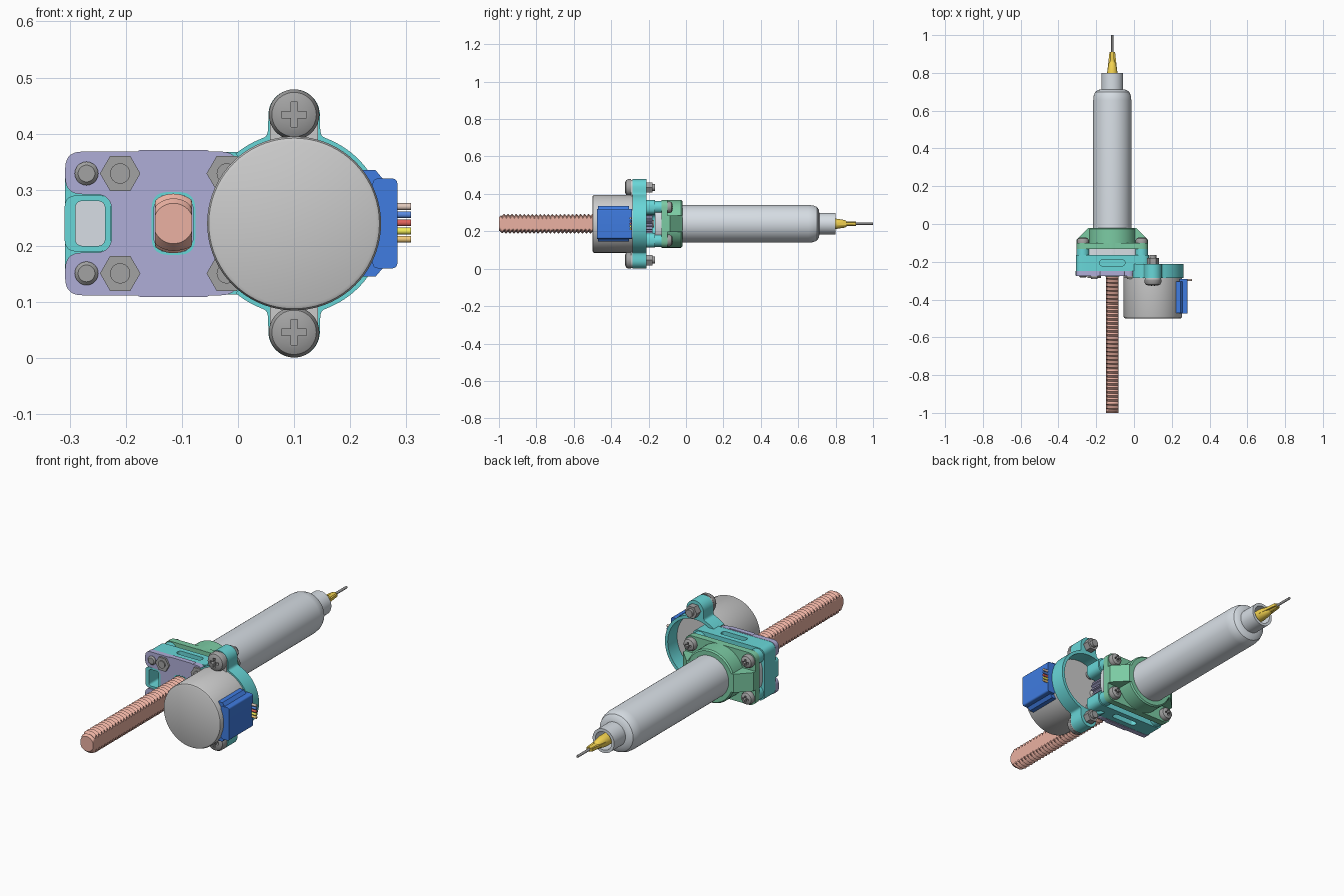
import bpy, bmesh
from math import sin, cos, pi, radians, sqrt, exp, log
from mathutils import Vector, Matrix

if "Cube" in bpy.data.objects:
    bpy.data.objects.remove(bpy.data.objects["Cube"])


def material(name, r, g, b):
    m = bpy.data.materials.new(name)
    m.diffuse_color = (r, g, b, 1)
    m.use_nodes = True
    m.node_tree.nodes["Principled BSDF"].inputs["Base Color"].default_value = m.diffuse_color
    return m


CYAN = material("cyan", .14, .68, .69)
PURPLE = material("purple", .43, .42, .68)
GREEN = material("green", .2, .6, .37)
ROD = material("salmon", .83, .44, .36)
GLASS = material("pale_grey", .68, .73, .78)
STEEL = material("dark_grey", .36, .36, .36)
MOTOR = material("motor_grey", .62, .62, .62)
GOLD = material("gold", .9, .65, .08)
BLUE = material("blue", .05, .2, .75)
AX, AZ = -.115, .24      # syringe axis
MX, MZ = .10, .24        # motor axis


def add(name, bm, mat):
    bmesh.ops.remove_doubles(bm, verts=bm.verts, dist=1e-5)
    bmesh.ops.recalc_face_normals(bm, faces=bm.faces)
    me = bpy.data.meshes.new(name)
    bm.to_mesh(me)
    bm.free()
    ob = bpy.data.objects.new(name, me)
    bpy.context.collection.objects.link(ob)
    if mat:
        me.materials.append(mat)
    return ob


def lathe(name, prof, x, z, mat, seg=48):
    """Revolve (radius, y) points about a y-parallel axis."""
    bm = bmesh.new()
    vs = [bm.verts.new((x + r, y, z)) for r, y in prof]
    es = [bm.edges.new(p) for p in zip(vs, vs[1:])]
    bmesh.ops.spin(bm, geom=vs + es, cent=(x, 0, z), axis=(0, 1, 0),
                   angle=2 * pi, steps=seg)
    return add(name, bm, mat)


def cyl(name, r, y0, y1, x, z, mat, seg=32):
    return lathe(name, [(0, y0), (r, y0), (r, y1), (0, y1)], x, z, mat, seg)


def fillet(pts, r, n=7):
    """Round every corner of a polygon."""
    out = []
    for i, p in enumerate(pts):
        p = Vector(p)
        a, b = Vector(pts[i - 1]) - p, Vector(pts[(i + 1) % len(pts)]) - p
        a, b = (p + d.normalized() * min(r, d.length * .49) for d in (a, b))
        for k in range(n + 1):
            t = k / n
            out.append(a * (1 - t) ** 2 + p * (2 * t * (1 - t)) + b * t * t)
    return out


def rect(x0, x1, z0, z1, r):
    return fillet([(x0, z0), (x1, z0), (x1, z1), (x0, z1)], r)


def circle(x, z, r, n=40):
    return [(x + r * cos(2 * pi * i / n), z + r * sin(2 * pi * i / n)) for i in range(n)]


def plate(name, loops, lo, hi, mat, axis='y'):
    """Extrude an outline (extra loops are holes) between lo and hi."""
    cu = bpy.data.curves.new("outline", 'CURVE')
    cu.dimensions, cu.fill_mode, cu.extrude = '2D', 'BOTH', (hi - lo) / 2
    for pts in loops:
        s = cu.splines.new('POLY')
        s.points.add(len(pts) - 1)
        for q, p in zip(s.points, pts):
            q.co = (p[0], p[1], 0, 1)
        s.use_cyclic_u = True
    tmp = bpy.data.objects.new("outline", cu)
    bpy.context.collection.objects.link(tmp)
    dg = bpy.context.evaluated_depsgraph_get()
    me = bpy.data.meshes.new_from_object(tmp.evaluated_get(dg))
    bm = bmesh.new()
    bm.from_mesh(me)
    bpy.data.objects.remove(tmp)
    bpy.data.meshes.remove(me)
    mid = (lo + hi) / 2
    mx = Matrix.Translation((0, 0, mid))
    if axis == 'y':
        mx = Matrix.Translation((0, mid, 0)) @ Matrix.Rotation(pi / 2, 4, 'X')
    bmesh.ops.transform(bm, matrix=mx, verts=bm.verts)
    return add(name, bm, mat)


def cut(ob, cutter):
    cutter.hide_render = True
    m = ob.modifiers.new("cut", 'BOOLEAN')
    m.operation, m.object, m.solver = 'DIFFERENCE', cutter, 'EXACT'
    bpy.context.view_layer.objects.active = ob
    bpy.ops.object.modifier_apply(modifier=m.name)
    bpy.data.objects.remove(cutter)


def screw_head(name, x, z, r, y, h, way):
    """Domed head on plane y with a cross recess; way is the outward y direction."""
    ob = lathe(name, [(0, y), (r, y), (r, y + way * h * .45), (r * .88, y + way * h * .75),
                      (r * .6, y + way * h * .93), (0, y + way * h)], x, z, STEEL, 36)
    a, b = r * .5, r * .13
    cross = [(a, b), (b, b), (b, a), (-b, a), (-b, b), (-a, b),
             (-a, -b), (-b, -b), (-b, -a), (b, -a), (b, -b), (a, -b)]
    ends = sorted((y + way * h * .4, y + way * h * 1.5))
    cut(ob, plate("cutter", [[(x + u, z + v) for u, v in cross]], *ends, None))


# Syringe: barrel with open neck, finger flange, needle
lathe("syringe_barrel", [(0, -.165), (.101, -.165), (.101, .655), (.098, .68), (.09, .7),
      (.075, .71), (.058, .713), (.058, .8), (.044, .8), (.044, .72), (0, .72)], AX, AZ, GLASS, 64)
plate("syringe_flange", [rect(-.298, .068, .14, .34, .09)], -.165, -.132, GLASS)
lathe("needle_hub", [(0, .715), (.028, .715), (.028, .8), (.02, .85), (.013, .86),
      (.011, .91), (0, .91)], AX, AZ, GOLD, 32)
plate("needle_hub_wing", [[(AX - .027, .80), (AX + .027, .80), (AX + .015, .91),
      (AX - .015, .91)]], AZ - .007, AZ + .007, GOLD, 'z')
cyl("needle", .006, .9, 1, AX, AZ, STEEL, 16)

# Flat-sided threaded plunger rod, helical tooth profile
bm = bmesh.new()
pitch, sub, seg = .0215, 4, 48
rings = []
for j in range(int(.95 / pitch * sub)):
    y = -1 + j * pitch / sub
    ring = []
    for k in range(seg):
        a = 2 * pi * k / seg
        t = (y / pitch - k / seg) % 1
        r = .042 + .011 * min(1, max(0, 1.6 * (1 - abs(2 * t - 1)) - .3))
        r = min(r, .036 + (y + 1) * .8)
        x = max(-.033, min(.033, r * cos(a)))
        ring.append(bm.verts.new((AX + x, y, AZ + r * sin(a))))
    rings.append(ring)
for p, q in zip(rings, rings[1:]):
    for k in range(seg):
        bm.faces.new((p[k - 1], p[k], q[k], q[k - 1]))
bm.faces.new(rings[0])
bm.faces.new(rings[-1])
add("threaded_rod", bm, ROD)

# Cyan gear housing with side window and slots above and below
window = rect(-.29, -.237, .2, .28, .014)
body = plate("gear_housing", [fillet([(-.308, .113), (.08, .113), (.08, .19), (-.04, .19),
             (-.04, .29), (.08, .29), (.08, .367), (-.308, .367)], .035),
             window, circle(AX, AZ, .06)], -.25, -.165, CYAN)
for z in (.113, .367):
    cut(body, plate("cutter", [rect(-.182, -.048, -.222, -.19, .016)], z - .025, z + .025, None, 'z'))
plate("window_rim", [rect(-.309, -.226, .19, .29, .022), window], -.272, -.248, CYAN)
plate("rod_guide", [rect(-.154, -.076, .184, .296, .03), rect(-.15, -.08, .188, .292, .03)],
      -.277, -.25, CYAN)

# Motor ring with two blended ears, open towards the syringe
def ear_radius(a):
    s, d, w = abs(cos(a)), .193, .046
    cap = d * abs(sin(a)) + sqrt(w * w - (d * s) ** 2) if d * s < w else 0
    c = min(w / max(s, 1e-4), cap) if cap else w / max(s, .1)
    c = min(c, d + w)
    return .008 * log(exp(.162 / .008) + exp(c / .008))


sweep = [radians(-130 + i) for i in range(261)]
outer = [(MX + ear_radius(a) * cos(a), MZ + ear_radius(a) * sin(a)) for a in sweep]
inner = [(MX + .147 * cos(a), MZ + .147 * sin(a)) for a in reversed(sweep[::4])]
plate("motor_ring", [outer + inner], -.287, -.212, CYAN)

# Purple cover plate
plate("cover_plate", [fillet([(-.308, .112), (.0, .112), (.0, .368), (-.308, .368), (-.308, .292),
      (-.225, .292), (-.225, .188), (-.308, .188)], .03),
      rect(-.154, -.076, .184, .296, .03)], -.275, -.249, PURPLE)
plate("cover_raised_band", [rect(-.18, -.05, .109, .371, .008),
      rect(-.154, -.076, .184, .296, .03)], -.276, -.252, PURPLE)
cyl("drive_gear", .058, -.245, -.17, AX, AZ, PURPLE)

# Drive pinion with teeth
teeth = [(.012 + r * cos(a), MZ + r * sin(a)) for i in range(14)
         for r, a in ((.036, i * pi / 7), (.048, (i + .3) * pi / 7),
                      (.048, (i + .6) * pi / 7), (.036, (i + .9) * pi / 7))]
plate("pinion", [teeth], -.245, -.18, PURPLE)
cyl("motor_shaft", .02, -.29, -.17, .012, MZ, MOTOR)

# Green syringe clamp
plate("clamp_plate", [rect(-.305, .075, .113, .367, .04)], -.132, -.1, GREEN)
lathe("clamp_collar", [(.1, -.13), (.128, -.13), (.128, -.026), (.122, -.02), (.1, -.02)],
      AX, AZ, GREEN, 64)
plate("clamp_ribs", [[(-.305, -.13), (.075, -.13), (.075, -.085), (.012, -.02),
      (-.242, -.02), (-.305, -.085)]], .195, .285, GREEN, 'z')

# Clamp screws, corner spacers and cover nuts
for sz in (-1, 1):
    z = AZ + sz * .089
    for sx in (-1, 1):
        x = AX + sx * .155
        cyl("corner_spacer", .034, -.166, -.13, x, z, CYAN)
        screw_head("clamp_screw_head", x, z, .031, -.1, .03, 1)
        lathe("clamp_screw_shaft", [(0, -.284), (.015, -.284), (.021, -.278), (.021, -.1),
              (0, -.1)], x, z, STEEL, 28)
        x = AX + sx * .095
        cyl("cover_nut", .036, -.285, -.26, x, z, STEEL, 6)
        cyl("cover_screw", .018, -.29, -.25, x, z, STEEL, 24)

# Motor can, mounting tab, screws and nuts
lathe("motor_can", [(0, -.5), (.146, -.5), (.152, -.497), (.155, -.49), (.155, -.284),
      (0, -.284)], MX, MZ, MOTOR, 72)
plate("motor_tab", [rect(MX - .043, MX + .043, .005, .475, .043)], -.294, -.284, MOTOR)
for z in (.046, .434):
    screw_head("motor_screw_head", MX, z, .045, -.294, .034, -1)
    cyl("motor_screw_shaft", .018, -.3, -.165, MX, z, STEEL, 24)
    cyl("motor_nut", .032, -.213, -.18, MX, z, STEEL, 6)

# Blue connector box and wires
plate("connector_base", [[(.21, .145), (.245, .145), (.262, .165), (.262, .315),
      (.245, .335), (.21, .335)]], -.47, -.305, BLUE)
plate("connector_cover", [rect(.24, .284, .16, .32, .01)], -.475, -.29, BLUE)
colours = [(.9, .6, .2), (.9, .85, .1), (.75, .12, .1), (.1, .25, .75), (.75, .58, .5)]
for i, c in enumerate(colours):
    z = .212 + i * .0145
    bm = bmesh.new()
    bmesh.ops.create_cone(bm, segments=16, cap_ends=True, radius1=.006, radius2=.006, depth=.09,
                          matrix=Matrix.Translation((.263, -.296, z)) @ Matrix.Rotation(pi / 2, 4, 'Y'))
    add("wire", bm, material("wire_colour", *c))

# Smooth curved walls, keep sharp edges
bpy.ops.object.select_all(action='SELECT')
bpy.context.view_layer.objects.active = body
bpy.ops.object.shade_smooth_by_angle(angle=radians(32))
